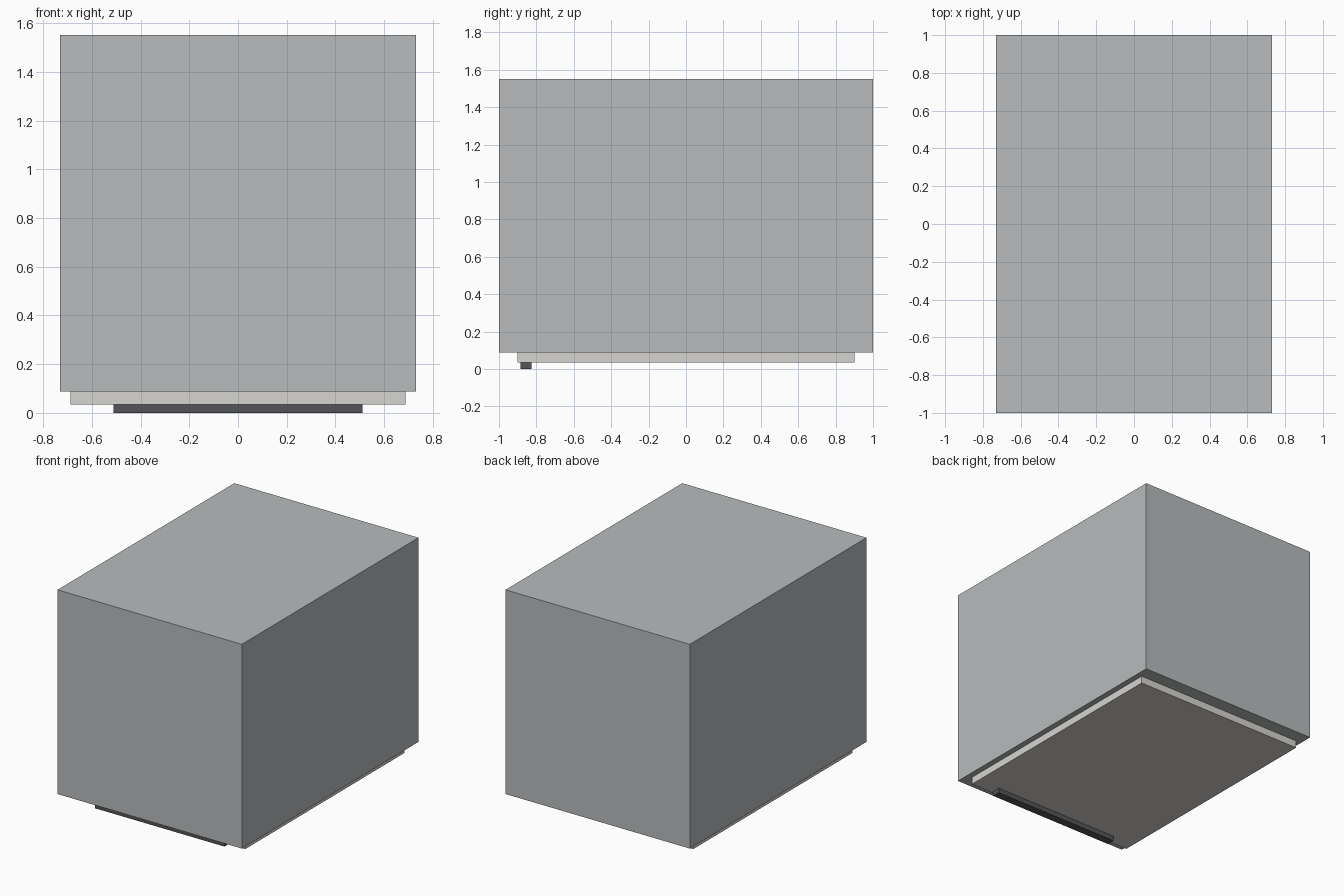
import bpy

if "Cube" in bpy.data.objects:
    bpy.data.objects.remove(bpy.data.objects["Cube"])


def material(name, color):
    mat = bpy.data.materials.new(name)
    mat.diffuse_color = (*color, 1)
    mat.use_nodes = True
    mat.node_tree.nodes["Principled BSDF"].inputs["Base Color"].default_value = mat.diffuse_color
    return mat


def box(name, xs, ys, zs, mat):
    bpy.ops.mesh.primitive_cube_add(size=1, location=[sum(r) / 2 for r in (xs, ys, zs)])
    obj = bpy.context.object
    obj.name = name
    obj.scale = [r[1] - r[0] for r in (xs, ys, zs)]
    bpy.ops.object.transform_apply(location=False, rotation=False, scale=True)
    obj.data.materials.append(mat)
    return obj


shell = material("shell_grey", (0.48, 0.50, 0.505))
pale = material("pale_grey", (0.67, 0.66, 0.63))
dark = material("dark_grey", (0.09, 0.09, 0.095))

# Main block
box("body", (-0.73, 0.73), (-1, 1), (0.088, 1.551), shell)
# Recessed plate underneath
box("base_plate", (-0.688, 0.688), (-0.902, 0.902), (0.035, 0.088), pale)
# Support strip under the front edge
box("front_strip", (-0.512, 0.512), (-0.885, -0.826), (0, 0.035), dark)
